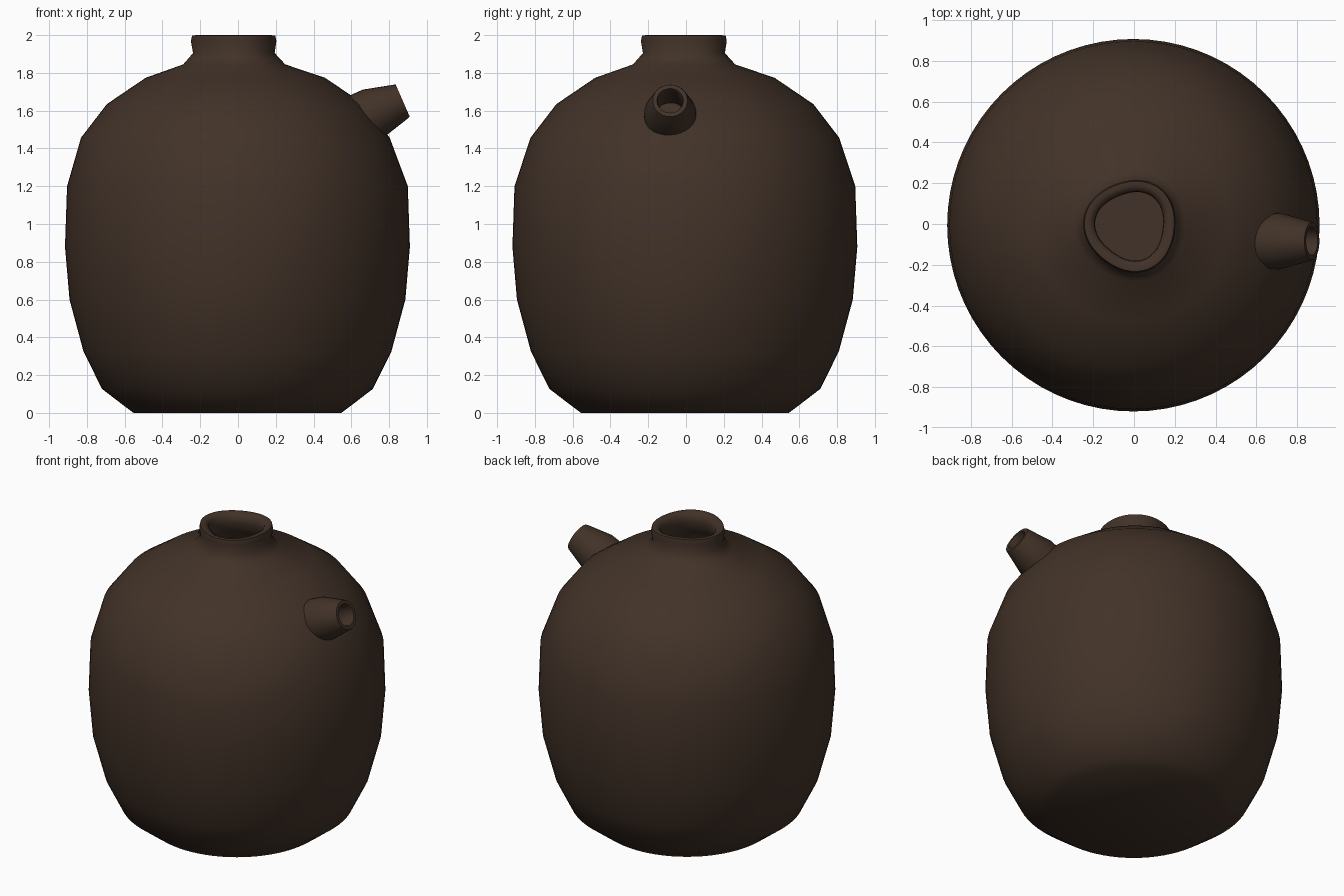
import bpy, bmesh, math
from mathutils import Vector, Matrix

if "Cube" in bpy.data.objects:
    bpy.data.objects.remove(bpy.data.objects["Cube"])

clay = bpy.data.materials.new("dark brown clay")
clay.diffuse_color = (0.054, 0.032, 0.021, 1)
clay.use_nodes = True
clay.node_tree.nodes["Principled BSDF"].inputs["Base Color"].default_value = clay.diffuse_color


def lathe(name, rings, segs, matrix=Matrix(), cap_start=False, cap_end=False, angle=60):
    """Skin rings of (radius, height, x shift, y shift, three-lobe amount)."""
    bm = bmesh.new()
    loops = []
    for r, z, cx, cy, lobe in rings:
        loop = []
        for i in range(segs):
            a = 2 * math.pi * i / segs
            rr = r * (1 + lobe * math.cos(3 * (a - math.radians(52))))
            p = Vector((cx + rr * math.cos(a), cy + rr * math.sin(a), z))
            loop.append(bm.verts.new(matrix @ p))
        loops.append(loop)
    for lo, hi in zip(loops, loops[1:]):
        for i in range(segs):
            j = (i + 1) % segs
            bm.faces.new((lo[i], lo[j], hi[j], hi[i]))
    if cap_start:
        bm.faces.new(loops[0][::-1])
    if cap_end:
        bm.faces.new(loops[-1])
    mesh = bpy.data.meshes.new(name)
    bm.to_mesh(mesh)
    bm.free()
    mesh.materials.append(clay)
    obj = bpy.data.objects.new(name, mesh)
    bpy.context.collection.objects.link(obj)
    bpy.ops.object.select_all(action='DESELECT')
    obj.select_set(True)
    bpy.context.view_layer.objects.active = obj
    bpy.ops.object.shade_smooth_by_angle(angle=math.radians(angle))
    return obj


# Jug body: rounded belly, short neck, slightly three-lobed mouth, inner hollow
wall = [(0.55, 0), (0.61, 0.045), (0.717, 0.127), (0.815, 0.325), (0.889, 0.6),
        (0.913, 0.88), (0.902, 1.2), (0.817, 1.457), (0.68, 1.635), (0.475, 1.774)]
rings = [(r, z, -0.003 if z < 1.3 else -0.014, -0.006, 0) for r, z in wall]
neck = [(0.27, 1.845, 0.02), (0.216, 1.905, 0.035), (0.226, 1.968, 0.04),
        (0.22, 1.998, 0.04), (0.195, 2.0, 0.05), (0.17, 1.985, 0.06),
        (0.166, 1.93, 0.06), (0.19, 1.86, 0.04), (0.27, 1.78, 0.02)]
rings += [(r, z, -0.015, -0.008, lobe) for r, z, lobe in neck]
rings += [(0.27, 1.7, -0.015, -0.008, 0)]
lathe("jug_body", rings, 72, cap_start=True, cap_end=True)

# Side spout: tapered open tube leaning out of the shoulder
axis = Vector((0.915, 0, 0.4)).normalized()
placement = Matrix.Translation((0.872, -0.084, 1.653)) @ axis.to_track_quat('Z', 'Y').to_matrix().to_4x4()
tube = [(0.137, -0.3), (0.138, -0.17), (0.116, -0.085), (0.096, -0.008), (0.092, 0),
        (0.07, 0), (0.066, -0.01), (0.075, -0.13), (0.08, -0.3)]
lathe("side_spout", [(r, z, 0, 0, 0) for r, z in tube], 32, placement, angle=50)
